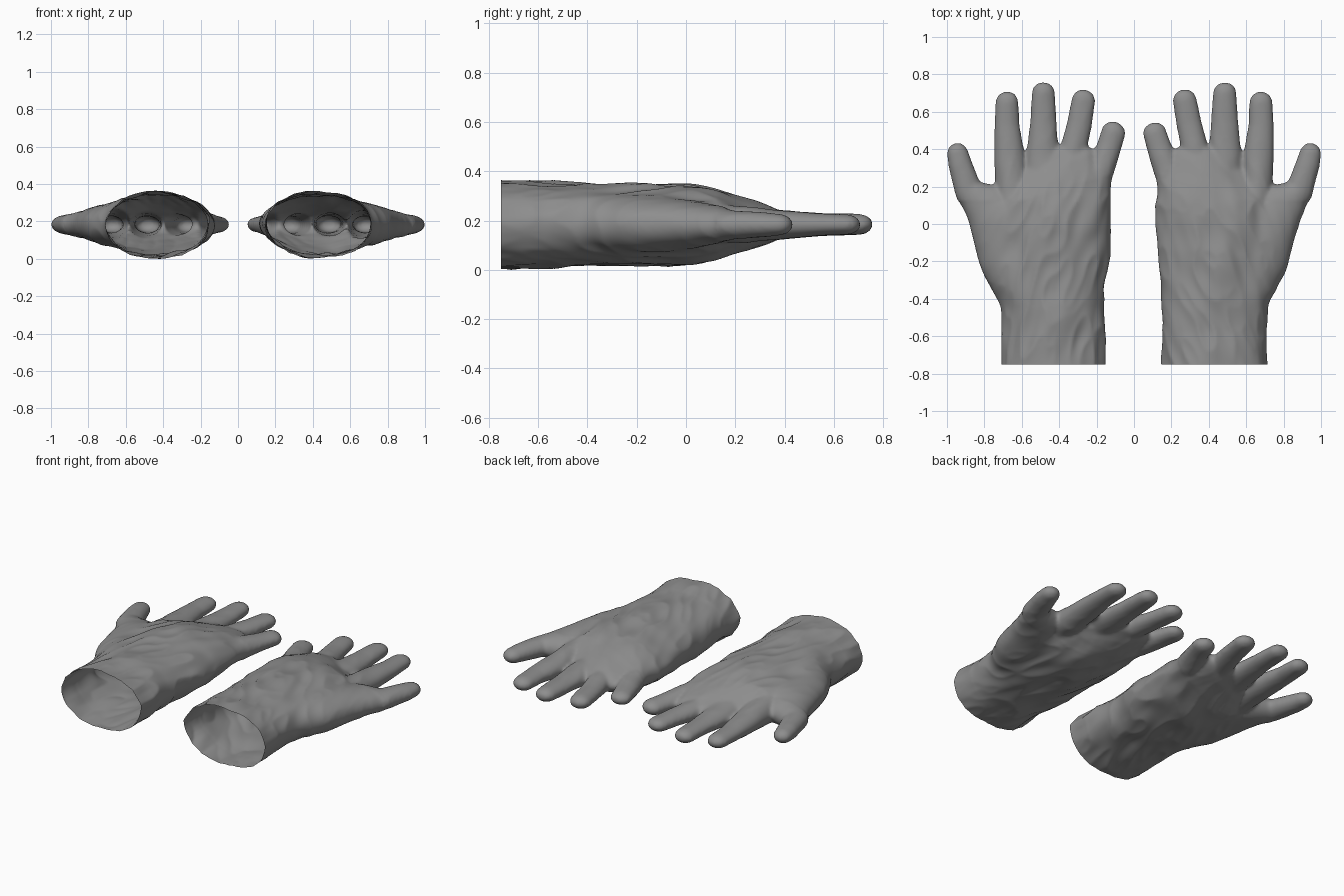
import bpy, bmesh, math
from mathutils import Vector, noise

if "Cube" in bpy.data.objects:
    bpy.data.objects.remove(bpy.data.objects["Cube"])

ZC = 0.19      # mid height of the gloves
SIDES = 32


def loft(bm, rows, cap):
    """Elliptical tube along rows of (x, y, half_width, half_height), last row is a rounded end."""
    rows = [Vector(r) for r in rows]
    a, b = rows[-2], rows[-1]
    d = (b.xy - a.xy).normalized()
    # replace the last row with a domed end
    body = rows[:-1]
    for i in range(7):
        t = math.radians(i * 14)
        c = b.xy - d * cap * (1 - math.sin(t))
        body.append(Vector((c.x, c.y, b.z * math.cos(t), b.w * math.cos(t))))
    rings = []
    for i, r in enumerate(body):
        p, q = body[max(i - 1, 0)], body[min(i + 1, len(body) - 1)]
        tan = (q.xy - p.xy).normalized()
        side = Vector((tan.y, -tan.x))
        ring = []
        for k in range(SIDES):
            ang = 2 * math.pi * k / SIDES
            pos = r.xy + side * r.z * math.cos(ang)
            ring.append(bm.verts.new((pos.x, pos.y, ZC + r.w * math.sin(ang))))
        rings.append(ring)
    for r0, r1 in zip(rings, rings[1:]):
        for k in range(SIDES):
            n = (k + 1) % SIDES
            bm.faces.new((r0[k], r0[n], r1[n], r1[k]))
    bm.faces.new(rings[0][::-1])
    bm.faces.new(rings[-1])


# palm and cuff: y, left x, right x, half height
palm = [(-.95, .145, .71, .176), (-.6, .155, .708, .17), (-.4, .155, .715, .166),
        (-.2, .135, .735, .163), (0, .115, .735, .158), (.12, .115, .735, .14),
        (.2, .12, .725, .115), (.28, .18, .725, .085), (.35, .29, .71, .058)]
palm = [((l + r) / 2, y, (r - l) / 2, h) for y, l, r, h in palm]

# fingers: x, y, half width, half height
index = [(.655, .12, .08, .085), (.666, .36, .082, .06), (.68, .53, .068, .046), (.678, .709, .062, .042)]
middle = [(.485, .12, .09, .085), (.488, .37, .088, .06), (.485, .55, .071, .046), (.484, .759, .062, .042)]
ring = [(.37, .12, .09, .085), (.333, .36, .073, .06), (.292, .54, .067, .046), (.26, .72, .063, .042)]
pinky = [(.225, .08, .095, .085), (.176, .29, .072, .065), (.132, .42, .066, .046), (.094, .543, .064, .042)]
thumb = [(.57, -.48, .11, .11), (.66, -.19, .17, .115), (.735, .03, .157, .098),
         (.80, .11, .128, .08), (.888, .185, .074, .057), (.93, .32, .064, .05), (.956, .433, .058, .044)]


def wrinkle(p, seed):
    s = Vector((seed, seed * 2, 0))
    broad = noise.noise(Vector((p.x * 6, p.y * 4, p.z * 6)) + s)
    u = p.x * 11 + p.y * 3
    fold = 1 - 2.5 * abs(noise.noise(Vector((u, p.y * 5, p.z * 9)) + s * 3))
    fade = min(1, max(.2, 1 - (p.y - .1) * 3))
    fade *= min(1, max(.35, 1 - (p.x - .66) * 6))
    return (broad * .016 + fold * .007) * fade


# dark grey rubber
rubber = bpy.data.materials.new("rubber")
rubber.diffuse_color = (.27, .27, .27, 1)
rubber.use_nodes = True
rubber.node_tree.nodes["Principled BSDF"].inputs["Base Color"].default_value = rubber.diffuse_color


def make_glove(name, side, seed):
    # closed volumes for palm and fingers
    bm = bmesh.new()
    loft(bm, palm, .03)
    for f in (index, middle, ring, pinky, thumb):
        loft(bm, f, .06)
    bmesh.ops.recalc_face_normals(bm, faces=bm.faces)
    me = bpy.data.meshes.new(name)
    bm.to_mesh(me)
    bm.free()
    ob = bpy.data.objects.new(name, me)
    bpy.context.collection.objects.link(ob)

    # fuse into one skin and soften the joins
    rm = ob.modifiers.new("fuse", 'REMESH')
    rm.mode = 'VOXEL'
    rm.voxel_size = .011
    sm = ob.modifiers.new("soften", 'SMOOTH')
    sm.factor = .5
    sm.iterations = 8
    dg = bpy.context.evaluated_depsgraph_get()
    skin = bpy.data.meshes.new_from_object(ob.evaluated_get(dg))
    ob.modifiers.clear()

    # extra softening where the thumb meets the palm
    bm = bmesh.new()
    bm.from_mesh(skin)
    web = [v for v in bm.verts if -.6 < v.co.y < .12 + max(0, .6 - v.co.x) * .3]
    for _ in range(30):
        bmesh.ops.smooth_vert(bm, verts=web, factor=.5, use_axis_x=True, use_axis_y=True, use_axis_z=True)

    # wrinkles, then cut the cuff open
    bm.normal_update()
    moves = [(v, v.normal * wrinkle(v.co, seed)) for v in bm.verts]
    for v, m in moves:
        v.co += m
    bmesh.ops.bisect_plane(bm, geom=bm.verts[:] + bm.edges[:] + bm.faces[:],
                           plane_co=(0, -.75, 0), plane_no=(0, -1, 0), clear_outer=True)
    if side < 0:
        for v in bm.verts:
            v.co.x *= -1
        bmesh.ops.reverse_faces(bm, faces=bm.faces[:])
    for f in bm.faces:
        f.smooth = True
    bm.to_mesh(skin)
    bm.free()
    ob.data = skin
    skin.materials.clear()
    skin.materials.append(rubber)
    return ob


gloves = [make_glove("right_glove", 1, 3.3), make_glove("left_glove", -1, 8.7)]

# rest on the ground
low = min(v.co.z for g in gloves for v in g.data.vertices)
for g in gloves:
    for v in g.data.vertices:
        v.co.z -= low
